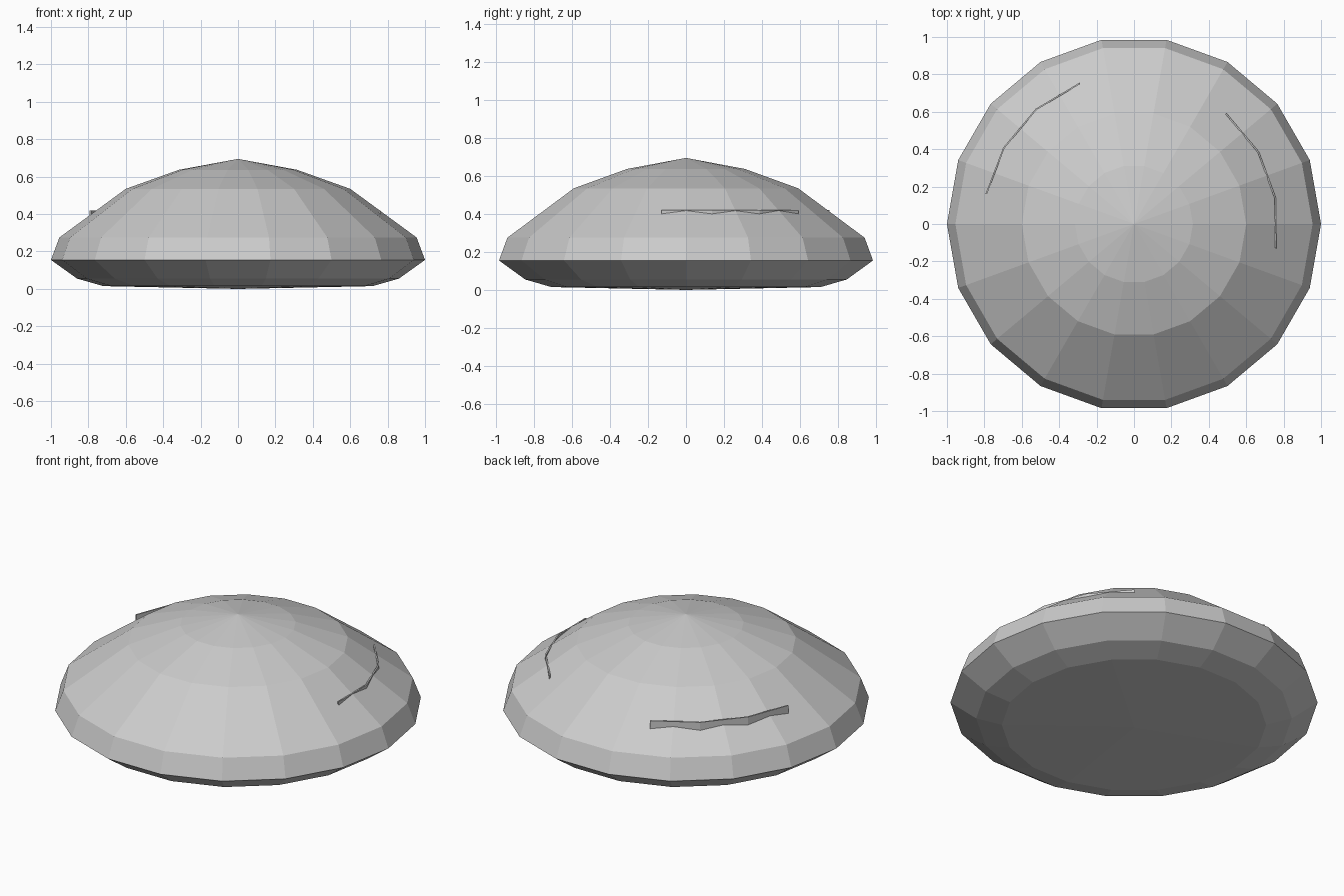
import bpy
import bmesh
from math import cos, sin, radians

cube = bpy.data.objects.get("Cube")
if cube:
    bpy.data.objects.remove(cube, do_unlink=True)

# One stone grey for everything
grey = bpy.data.materials.new("stone_grey")
grey.use_nodes = True
grey.diffuse_color = (0.6, 0.6, 0.6, 1)
grey.node_tree.nodes["Principled BSDF"].inputs["Base Color"].default_value = (0.6, 0.6, 0.6, 1)


def finish(name, bm):
    bmesh.ops.recalc_face_normals(bm, faces=bm.faces)
    mesh = bpy.data.meshes.new(name)
    bm.to_mesh(mesh)
    bm.free()
    mesh.materials.append(grey)
    obj = bpy.data.objects.new(name, mesh)
    bpy.context.collection.objects.link(obj)
    return obj


def polar(radius, degrees, z):
    a = radians(degrees)
    return (radius * cos(a), radius * sin(a), z)


def revolve(name, profile, sides):
    """Closed faceted body from rings, capped by a point at each end."""
    bm = bmesh.new()
    top = bm.verts.new((0, 0, profile[0][1]))
    bottom = bm.verts.new((0, 0, profile[-1][1]))
    rings = [[bm.verts.new(polar(r, 360 * i / sides, z)) for i in range(sides)]
             for r, z in profile[1:-1]]
    for i in range(sides):
        j = (i + 1) % sides
        bm.faces.new((top, rings[0][i], rings[0][j]))
        bm.faces.new((bottom, rings[-1][j], rings[-1][i]))
        for a, b in zip(rings, rings[1:]):
            bm.faces.new((a[i], b[i], b[j], a[j]))
    return finish(name, bm)


def ridge(name, radius, angles, top, bottom, thickness=0.008):
    """Thin upright curved plate standing out of the dome."""
    bm = bmesh.new()
    sections = []
    for a in angles:
        corners = ((radius, bottom), (radius, top),
                   (radius - thickness, top), (radius - thickness, bottom))
        sections.append([bm.verts.new(polar(r, a, z)) for r, z in corners])
    for s, t in zip(sections, sections[1:]):
        for k in range(4):
            n = (k + 1) % 4
            bm.faces.new((s[k], s[n], t[n], t[k]))
    bm.faces.new(sections[0])
    bm.faces.new(sections[-1])
    return finish(name, bm)


# Faceted domed body with a shallow underside
revolve("domed_body", [(0, 0.695), (0.315, 0.637), (0.6, 0.535), (0.955, 0.275),
                       (1, 0.155), (0.86, 0.055), (0.72, 0.015), (0, 0)], 18)

# Two thin ridges on the slopes
ridge("left_ridge", 0.772, (-9.7, 10.3, 30, 50.2), 0.42, 0.39)
ridge("right_ridge", 0.81, (111, 130.5, 149.7, 168.5), 0.42, 0.36)
